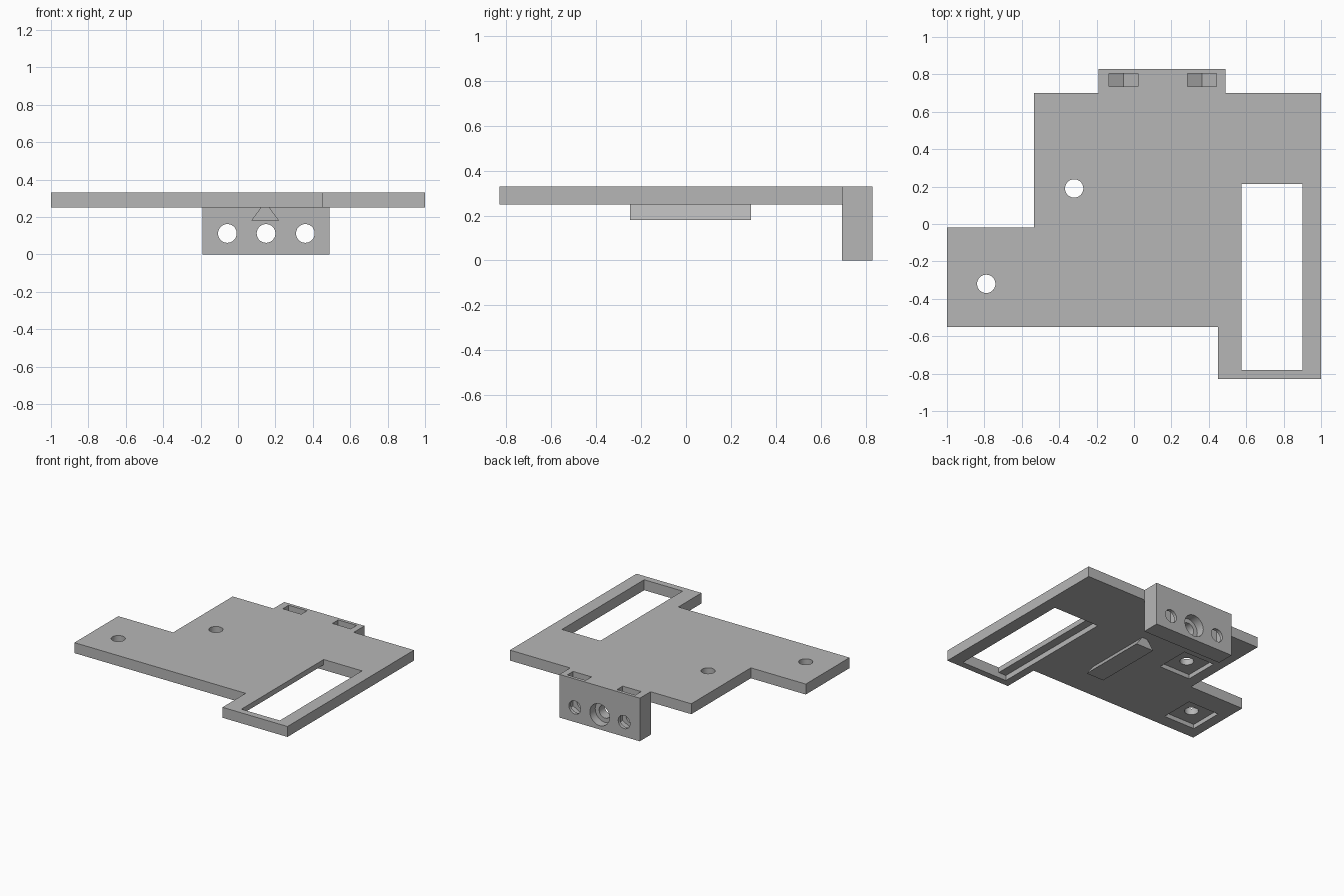
import bpy
import bmesh
import math
from mathutils import Matrix, Vector

if "Cube" in bpy.data.objects:
    bpy.data.objects.remove(bpy.data.objects["Cube"], do_unlink=True)

grey = bpy.data.materials.new("plain grey")
grey.use_nodes = True
colour = (0.47, 0.47, 0.47, 1)
grey.diffuse_color = colour
grey.node_tree.nodes["Principled BSDF"].inputs["Base Color"].default_value = colour

TOP, UNDER = 0.33, 0.25
X_AXIS = Matrix.Identity(4)
# Maps a profile drawn in (x, z) so that its depth runs along y
ALONG_Y = Matrix(((1, 0, 0, 0), (0, 0, 1, 0), (0, 1, 0, 0), (0, 0, 0, 1)))


def prism(name, points, low, high, frame=X_AXIS):
    """Extrude a flat outline from low to high along the frame's depth axis."""
    bm = bmesh.new()
    face = bm.faces.new([bm.verts.new(frame @ Vector((u, v, low))) for u, v in points])
    grown = bmesh.ops.extrude_face_region(bm, geom=[face])["geom"]
    shift = frame.to_3x3() @ Vector((0, 0, high - low))
    bmesh.ops.translate(bm, vec=shift, verts=[g for g in grown if isinstance(g, bmesh.types.BMVert)])
    bmesh.ops.recalc_face_normals(bm, faces=bm.faces)
    mesh = bpy.data.meshes.new(name)
    bm.to_mesh(mesh)
    bm.free()
    mesh.materials.append(grey)
    obj = bpy.data.objects.new(name, mesh)
    bpy.context.collection.objects.link(obj)
    return obj


def rect(x0, x1, y0, y1):
    return [(x0, y0), (x1, y0), (x1, y1), (x0, y1)]


def circle(x, y, r, n=48):
    return [(x + r * math.cos(math.tau * i / n), y + r * math.sin(math.tau * i / n)) for i in range(n)]


def combine(target, tool, operation):
    """Apply a boolean and discard the tool."""
    mod = target.modifiers.new("combine", "BOOLEAN")
    mod.operation, mod.solver, mod.object = operation, "EXACT", tool
    bpy.context.view_layer.objects.active = target
    bpy.ops.object.modifier_apply(modifier=mod.name)
    bpy.data.objects.remove(tool, do_unlink=True)


# Flat plate with stepped outline
outline = [(-1, -0.55), (0.45, -0.55), (0.45, -0.83), (1, -0.83), (1, 0.7),
           (-0.535, 0.7), (-0.535, -0.02), (-1, -0.02)]
bracket = prism("mounting_bracket", outline, UNDER, TOP)

# Upright block at the back and dovetail rail underneath
block = prism("back_block", rect(-0.19, 0.49, 0.695, 0.83), 0, TOP)
combine(bracket, block, "UNION")
rail = prism("dovetail_rail", [(0.07, 0.18), (0.22, 0.18), (0.168, UNDER), (0.168, 0.26),
                               (0.122, 0.26), (0.122, UNDER)], -0.25, 0.29, ALONG_Y)
combine(bracket, rail, "UNION")

# Window and the shallow ledge beside it on the underside
cutters = [prism("window_cutter", rect(0.575, 0.9, -0.78, 0.215), 0.2, 0.4),
           prism("ledge_cutter", rect(0.51, 0.6, -0.78, 0.215), 0.2, 0.29)]

# Plate screw holes with square pockets below
for x, y in [(-0.32, 0.19), (-0.79, -0.32)]:
    cutters.append(prism("hole_cutter", circle(x, y, 0.049), 0.2, 0.4))
    cutters.append(prism("pocket_cutter", rect(x - 0.132, x + 0.132, y - 0.132, y + 0.132), 0.2, 0.283))

# Block holes: counterbored centre, outer pair crossed by nut slots
HOLE_Z = 0.112
for x in (-0.057, 0.15, 0.36):
    cutters.append(prism("bolt_cutter", circle(x, HOLE_Z, 0.05), 0.6, 0.9, ALONG_Y))
cutters.append(prism("counterbore_cutter", circle(0.15, HOLE_Z, 0.083), 0.765, 0.9, ALONG_Y))
half = 0.078
for x in (-0.057, 0.363):
    slot = [(x - half, 0.4), (x - half, HOLE_Z - half * 0.577), (x, HOLE_Z - half * 1.155),
            (x + half, HOLE_Z - half * 0.577), (x + half, 0.4)]
    cutters.append(prism("nut_slot_cutter", slot, 0.735, 0.805, ALONG_Y))

for cutter in cutters:
    combine(bracket, cutter, "DIFFERENCE")

# Smooth the round holes, keep edges sharp
for obj in bpy.context.selected_objects:
    obj.select_set(False)
bracket.select_set(True)
bpy.context.view_layer.objects.active = bracket
bpy.ops.object.shade_smooth_by_angle(angle=math.radians(30))
